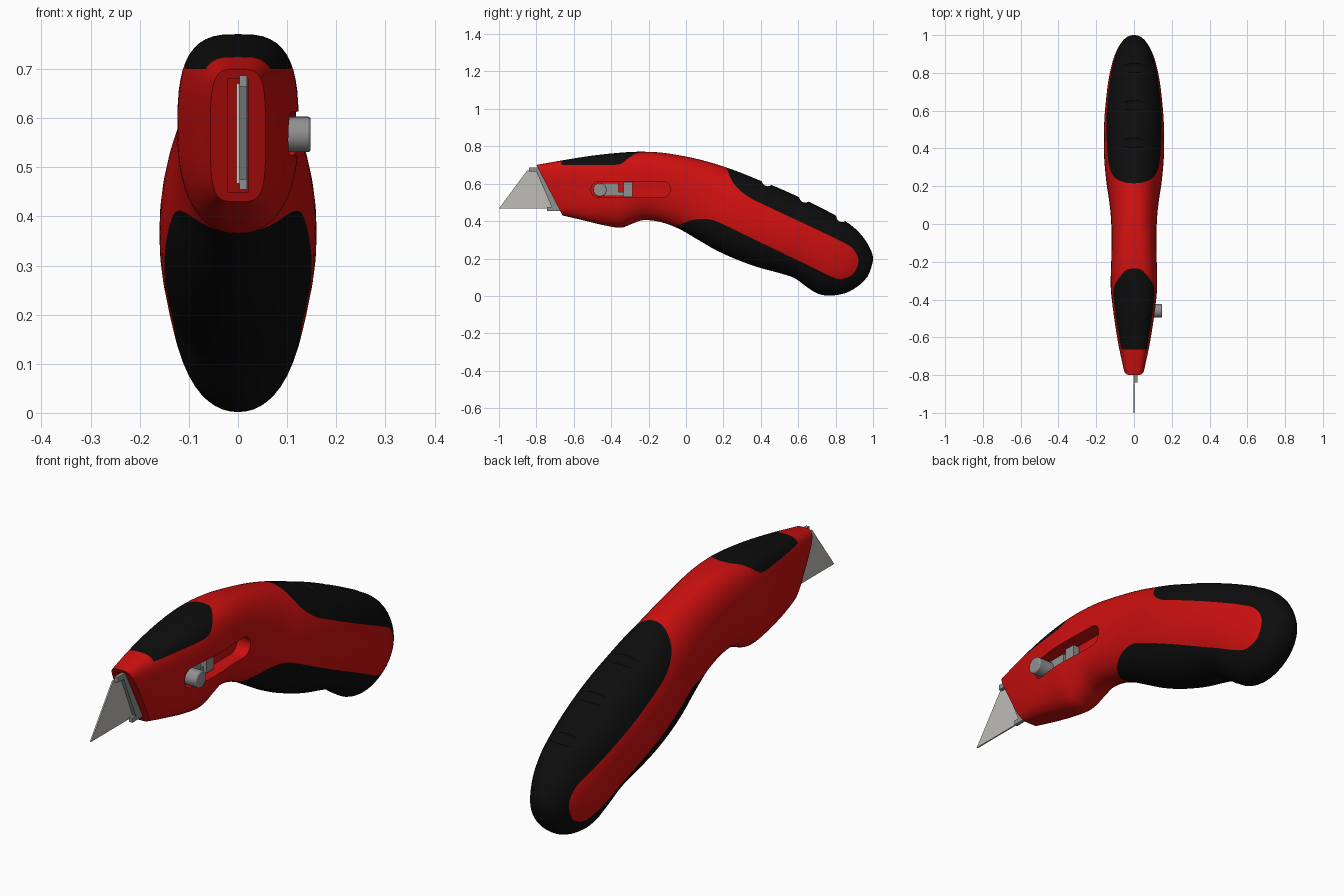
import bpy, bmesh, math
from mathutils import Vector

old = bpy.data.objects.get("Cube")
if old:
    bpy.data.objects.remove(old, do_unlink=True)


def material(name, r, g, b):
    m = bpy.data.materials.new(name)
    m.use_nodes = True
    m.diffuse_color = (r, g, b, 1)
    bsdf = next(n for n in m.node_tree.nodes if n.type == 'BSDF_PRINCIPLED')
    bsdf.inputs["Base Color"].default_value = (r, g, b, 1)
    return m


RED = material("red plastic", 0.62, 0.005, 0.005)
BLACK = material("black rubber", 0.004, 0.004, 0.004)
STEEL = material("blade steel", 0.52, 0.51, 0.48)
GREY = material("grey metal", 0.28, 0.28, 0.28)


def finish(name, bm, mat=None):
    bmesh.ops.recalc_face_normals(bm, faces=bm.faces)
    me = bpy.data.meshes.new(name)
    bm.to_mesh(me)
    bm.free()
    ob = bpy.data.objects.new(name, me)
    bpy.context.collection.objects.link(ob)
    if mat:
        me.materials.append(mat)
    return ob


def spline(pts, n):
    """Catmull-Rom through tuples of any length."""
    out = []
    for i in range(len(pts) - 1):
        a, b, c, d = (Vector(pts[min(max(k, 0), len(pts) - 1)]) for k in range(i - 1, i + 3))
        for j in range(n):
            t = j / n
            out.append(0.5 * (2 * b + (c - a) * t + (2 * a - 5 * b + 4 * c - d) * t * t
                              + (3 * b - a - 3 * c + d) * t ** 3))
    return out + [Vector(pts[-1])]


def prism(name, outline, x0, x1, mat=None):
    """Side outline (y, z) extruded across x."""
    bm = bmesh.new()
    rings = [[bm.verts.new((x, p[0], p[1])) for p in outline] for x in (x0, x1)]
    n = len(outline)
    bm.faces.new(rings[0])
    bm.faces.new(rings[1])
    for i in range(n):
        k = (i + 1) % n
        bm.faces.new((rings[0][i], rings[0][k], rings[1][k], rings[1][i]))
    return finish(name, bm, mat)


def arc(y, z, r, a0, a1, n=16):
    angles = [math.radians(a0 + (a1 - a0) * i / n) for i in range(n + 1)]
    return [(y + r * math.cos(a), z + r * math.sin(a)) for a in angles]


def boolean(ob, cutter, op='DIFFERENCE'):
    mod = ob.modifiers.new("cut", 'BOOLEAN')
    mod.object, mod.operation, mod.solver = cutter, op, 'EXACT'
    bpy.context.view_layer.objects.active = ob
    bpy.ops.object.modifier_apply(modifier=mod.name)


def duplicate(ob, name, mat):
    new = ob.copy()
    new.data = ob.data.copy()
    new.name = new.data.name = name
    new.data.materials.clear()
    new.data.materials.append(mat)
    bpy.context.collection.objects.link(new)
    return new


# Handle stations: top y, top z, bottom y, bottom z, half width, top and bottom squareness
STATIONS = [
    (-.80, .70, -.66, .43, .056, 4.0, 4.0), (-.66, .725, -.56, .407, .085, 3.6, 3.2),
    (-.50, .75, -.44, .378, .108, 3.4, 2.6), (-.36, .765, -.35, .365, .122, 3.2, 2.3),
    (-.25, .771, -.29, .385, .123, 3.0, 2.2), (-.13, .766, -.23, .405, .120, 2.7, 2.2),
    (0, .745, -.14, .396, .119, 2.4, 2.2), (.10, .722, -.04, .360, .122, 2.3, 2.2),
    (.20, .692, .06, .303, .132, 2.2, 2.2), (.30, .656, .16, .245, .147, 2.2, 2.2),
    (.40, .615, .27, .195, .157, 2.2, 2.2), (.50, .575, .38, .155, .160, 2.2, 2.2),
    (.60, .530, .50, .122, .157, 2.2, 2.2), (.70, .482, .58, .095, .150, 2.2, 2.2),
    (.80, .430, .65, .045, .140, 2.2, 2.1), (.88, .380, .71, .010, .127, 2.2, 2.1),
    (.94, .323, .78, .002, .110, 2.1, 2.1), (.98, .262, .86, .018, .085, 2.0, 2.0),
    (1.0, .200, .93, .060, .052, 2.0, 2.0), (.985, .135, .972, .105, .015, 2.0, 2.0),
]


def build_handle(sides=48):
    bm = bmesh.new()
    rings = []
    for ty, tz, by, bz, w, pt, pb in spline(STATIONS, 5):
        ring = []
        for i in range(sides):
            a = 2 * math.pi * i / sides
            c, s = math.cos(a), math.sin(a)
            p = 2 / (pt if s > 0 else pb)
            x = w * math.copysign(abs(c) ** p, c)
            v = math.copysign(abs(s) ** p, s)
            ring.append(bm.verts.new((x, (ty + by) / 2 + v * (ty - by) / 2,
                                      (tz + bz) / 2 + v * (tz - bz) / 2)))
        rings.append(ring)
    for r0, r1 in zip(rings, rings[1:]):
        for i in range(sides):
            k = (i + 1) % sides
            bm.faces.new((r0[i], r0[k], r1[k], r1[i]))
    bm.faces.new(rings[0])
    bm.faces.new(rings[-1])
    return finish("handle", bm, RED)


handle = build_handle()
cutters = []


def cut_handle(outline, x0, x1):
    c = prism("cutter", outline, x0, x1)
    cutters.append(c)
    boolean(handle, c)


# Finger notches along the back of the handle
for y, z in ((.437, .618), (.637, .531), (.835, .427)):
    cut_handle(arc(y, z, .032, 0, 345, 23), -.3, .3)

# Slider track on one side, and blade mouth in the nose
cut_handle(arc(-.128, .569, .044, -90, 90) + arc(-.464, .569, .044, 90, 270), .055, .3)
cut_handle([(-.95, .68), (-.70, .68), (-.58, .45), (-.95, .45)], -.021, .021)

# Rubber grips: split from the handle along side outlines
rear_edge = spline([(.205, .72), (.222, .67), (.26, .595), (.33, .532), (.45, .472), (.65, .378),
                    (.83, .292), (.895, .25), (.922, .19), (.90, .125), (.85, .094), (.79, .098),
                    (.65, .165), (.40, .285), (.20, .382), (.13, .408), (.06, .41), (0, .395),
                    (-.07, .358), (-.12, .32)], 4)
rear_outline = [(.205, .95)] + rear_edge + [(-.12, -.2), (1.2, -.2), (1.2, .95)]
front_outline = [(-.665, .95), (-.665, .70)] + spline(
    [(-.39, .70), (-.345, .708), (-.305, .738), (-.27, .76), (-.22, .775)], 4) + [(-.20, .95)]
grips = []
for name, outline in (("rear_grip", rear_outline), ("front_grip", front_outline)):
    c = prism("cutter", outline, -.4, .4)
    cutters.append(c)
    grip = duplicate(handle, name, BLACK)
    boolean(grip, c, 'INTERSECT')
    boolean(handle, c)
    grips.append(grip)
for c in cutters:
    bpy.data.objects.remove(c, do_unlink=True)

# Blade with its thin ground edge
prism("blade", [(-1.0, .467), (-.85, .67), (-.71, .67), (-.60, .467)], -.003, .003, STEEL)
prism("blade_holder", [(-.84, .687), (-.84, .664), (-.80, .664), (-.718, .475), (-.742, .475),
                       (-.742, .455), (-.59, .455), (-.705, .679), (-.79, .687)], .003, .018, GREY)

# Slider: carriage, rear stop and round button
prism("slider_carriage", [(-.46, .535), (-.36, .535), (-.36, .603), (-.46, .603)], .045, .075, GREY)
prism("slider_stop", [(-.335, .53), (-.285, .53), (-.285, .608), (-.335, .608)], .045, .085, GREY)
prism("slider_link", [(-.37, .535), (-.33, .535), (-.33, .555), (-.37, .555)], .045, .07, GREY)
button = prism("slider_button", arc(-.46, .567, .036, 0, 348.75, 31), .05, .148, GREY)
bevel = button.modifiers.new("rounded rim", 'BEVEL')
bevel.width, bevel.segments, bevel.limit_method = .005, 2, 'ANGLE'

# Smooth shading with sharp edges kept
bpy.ops.object.select_all(action='DESELECT')
for ob in [handle, button] + grips:
    ob.select_set(True)
bpy.context.view_layer.objects.active = handle
bpy.ops.object.shade_smooth_by_angle(angle=math.radians(35))
